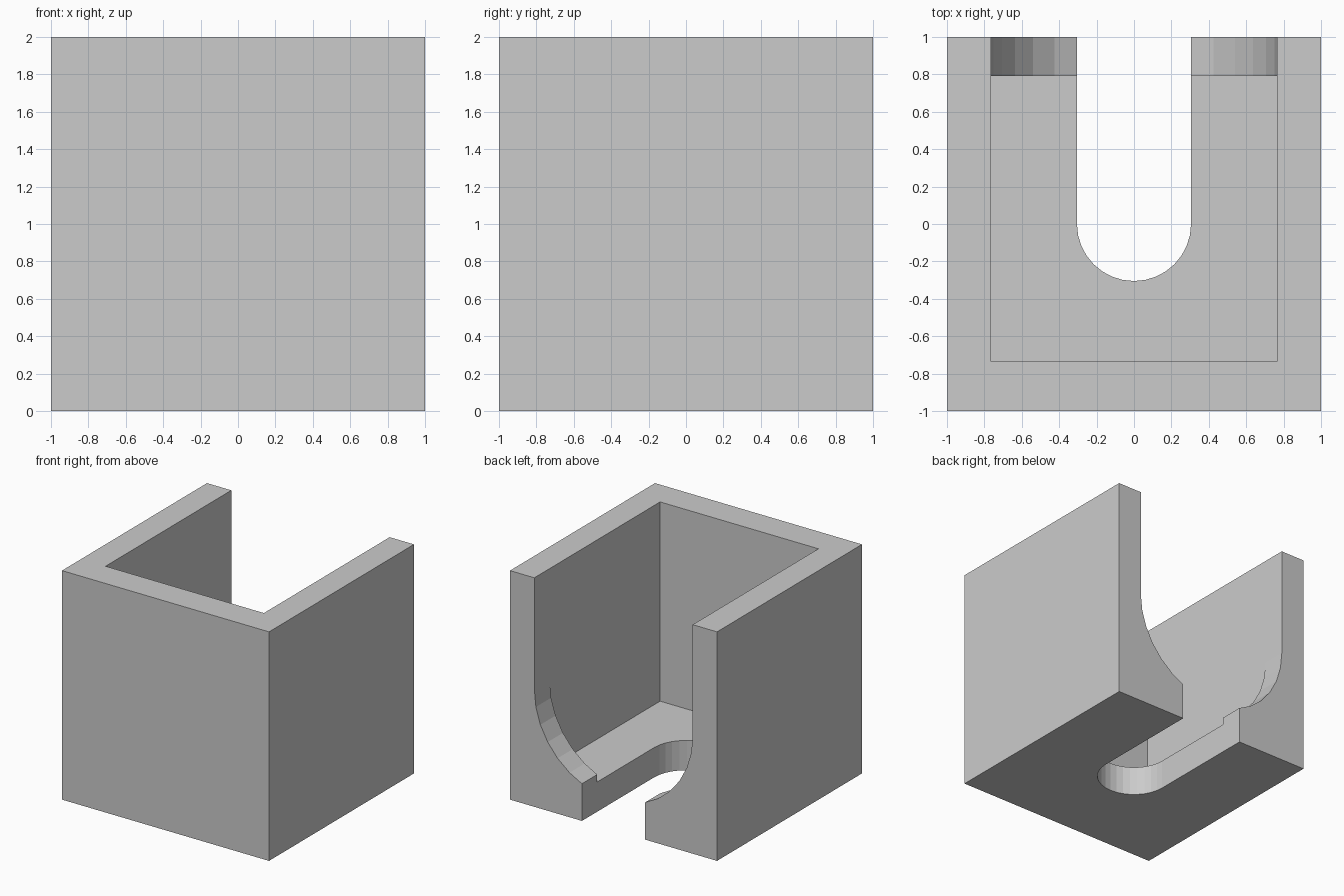
import bpy, bmesh, math
from mathutils import Vector

if "Cube" in bpy.data.objects:
    bpy.data.objects.remove(bpy.data.objects["Cube"])

INNER = 0.765     # half width of the cavity
FLOOR = 0.26      # floor thickness
LIP_Y = 0.79      # inner face of the rear lip
SLOT = 0.305      # half width of the floor slot

grey = bpy.data.materials.new("plain grey")
grey.diffuse_color = (0.6, 0.6, 0.6, 1)
grey.use_nodes = True
grey.node_tree.nodes["Principled BSDF"].inputs["Base Color"].default_value = grey.diffuse_color


def prism(name, points, offset):
    """Closed profile swept along an offset vector."""
    bm = bmesh.new()
    face = bm.faces.new([bm.verts.new(p) for p in points])
    top = bmesh.ops.extrude_face_region(bm, geom=[face])["geom"]
    moved = [v for v in top if isinstance(v, bmesh.types.BMVert)]
    bmesh.ops.translate(bm, verts=moved, vec=Vector(offset))
    bmesh.ops.recalc_face_normals(bm, faces=bm.faces)
    mesh = bpy.data.meshes.new(name)
    bm.to_mesh(mesh)
    bm.free()
    mesh.materials.append(grey)
    obj = bpy.data.objects.new(name, mesh)
    bpy.context.collection.objects.link(obj)
    return obj


def lower_arc(radius, segments=16):
    """Half circle running from the left, through the bottom, to the right."""
    return [(radius * math.cos(a), radius * math.sin(a))
            for a in (math.pi + math.pi * i / segments for i in range(segments + 1))]


def rect(x, y0, y1, z):
    return [(-x, y0, z), (x, y0, z), (x, y1, z), (-x, y1, z)]


# Solid block
body = prism("open_box", rect(1, -1, 1, 0), (0, 0, 2))

# Rectangular cavity, open at the top
cavity = prism("cavity_cutter", rect(INNER, -0.735, LIP_Y, FLOOR), (0, 0, 2))

# Rounded opening through the rear lip
arch = [(x, LIP_Y - 0.2, z + FLOOR + INNER) for x, z in lower_arc(INNER)]
arch += [(INNER, LIP_Y - 0.2, 2.26), (-INNER, LIP_Y - 0.2, 2.26)]
opening = prism("rear_opening_cutter", arch, (0, 0.7, 0))

# Round-ended slot through the floor
slot_outline = [(x, y, -0.2) for x, y in lower_arc(SLOT)]
slot_outline += [(SLOT, 1.3, -0.2), (-SLOT, 1.3, -0.2)]
slot = prism("floor_slot_cutter", slot_outline, (0, 0, 0.8))

# Cut the openings out of the block
for cutter in (cavity, opening, slot):
    cutter.hide_render = True
    cutter.hide_viewport = True
    mod = body.modifiers.new(cutter.name, 'BOOLEAN')
    mod.operation = 'DIFFERENCE'
    mod.solver = 'EXACT'
    mod.object = cutter
